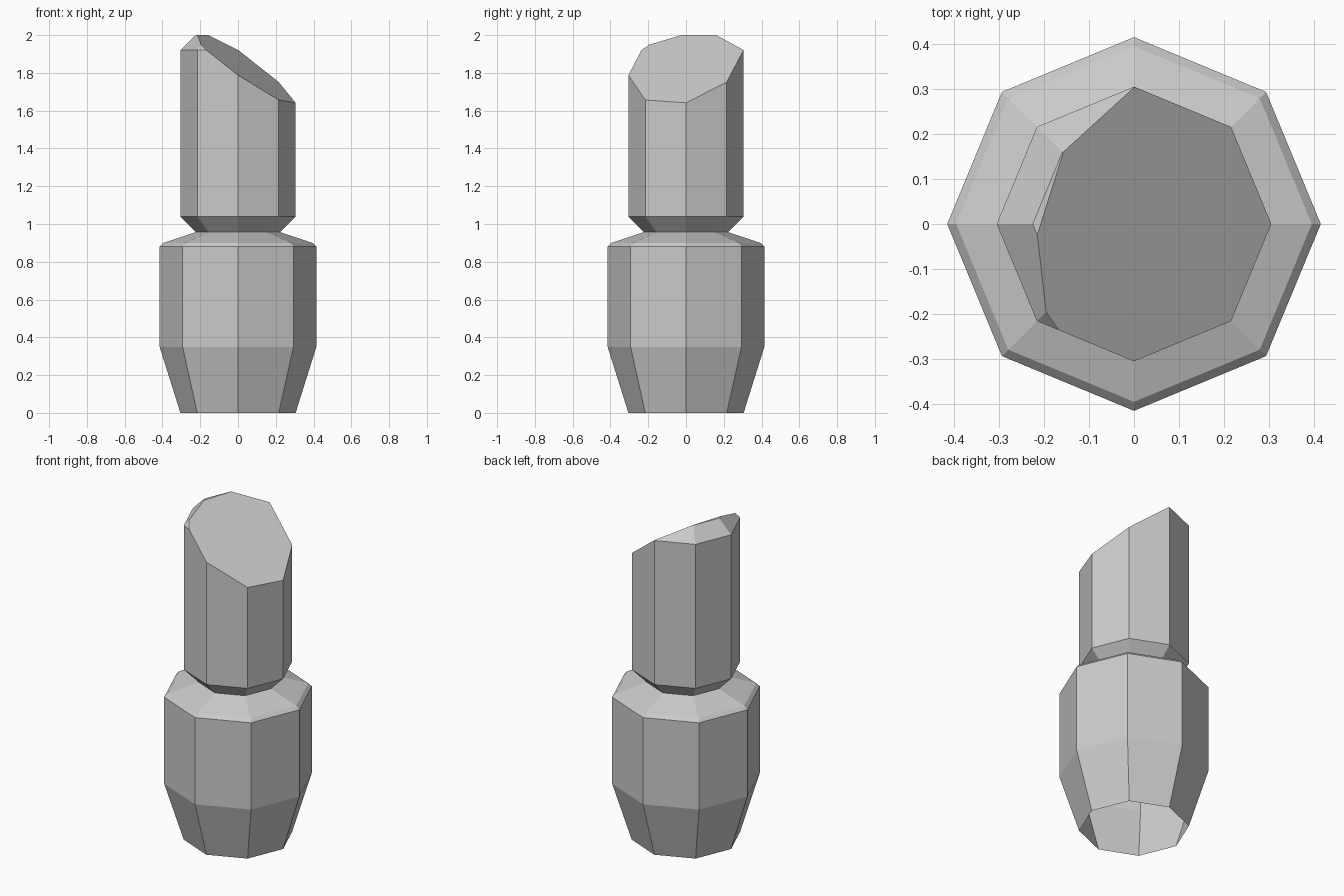
import bpy, bmesh, math
from mathutils import Vector

if "Cube" in bpy.data.objects:
    bpy.data.objects.remove(bpy.data.objects["Cube"])

SIDES = 8


def lathe(profile, cap_top=False):
    """Octagonal shell from (radius, height) rings, open unless capped."""
    bm = bmesh.new()
    rings = [[bm.verts.new((r * math.cos(2 * math.pi * i / SIDES),
                            r * math.sin(2 * math.pi * i / SIDES), z))
              for i in range(SIDES)] for r, z in profile]
    for low, high in zip(rings, rings[1:]):
        for i in range(SIDES):
            j = (i + 1) % SIDES
            bm.faces.new((low[i], low[j], high[j], high[i]))
    if cap_top:
        bm.faces.new(rings[-1])
    return bm


def finish(bm, name):
    mesh = bpy.data.meshes.new(name)
    bm.to_mesh(mesh)
    bm.free()
    obj = bpy.data.objects.new(name, mesh)
    bpy.context.collection.objects.link(obj)
    return obj


# Tapered case, open underneath, with chamfered shoulder and narrow neck
case = lathe([(0.305, 0), (0.415, 0.35), (0.415, 0.88), (0.395, 0.90), (0.222, 0.957)])
finish(case, "case")

# Upper stick: flares from the neck, chamfered top
stick = lathe([(0.222, 0.957), (0.305, 1.04), (0.305, 1.92), (0.225, 2.0)], cap_top=True)

# Slanted cut across the tip, closed with one flat face
cut = bmesh.ops.bisect_plane(
    stick, geom=stick.verts[:] + stick.edges[:] + stick.faces[:], dist=1e-5,
    plane_co=Vector((0, 0, 1.855)), plane_no=Vector((0.70, -0.22, 1)),
    clear_outer=True)
rim = [e for e in cut["geom_cut"] if isinstance(e, bmesh.types.BMEdge)]
tip = bmesh.ops.contextual_create(stick, geom=rim)["faces"]
for f in tip:
    f.normal_update()
    if f.normal.z < 0:
        f.normal_flip()
finish(stick, "stick")
